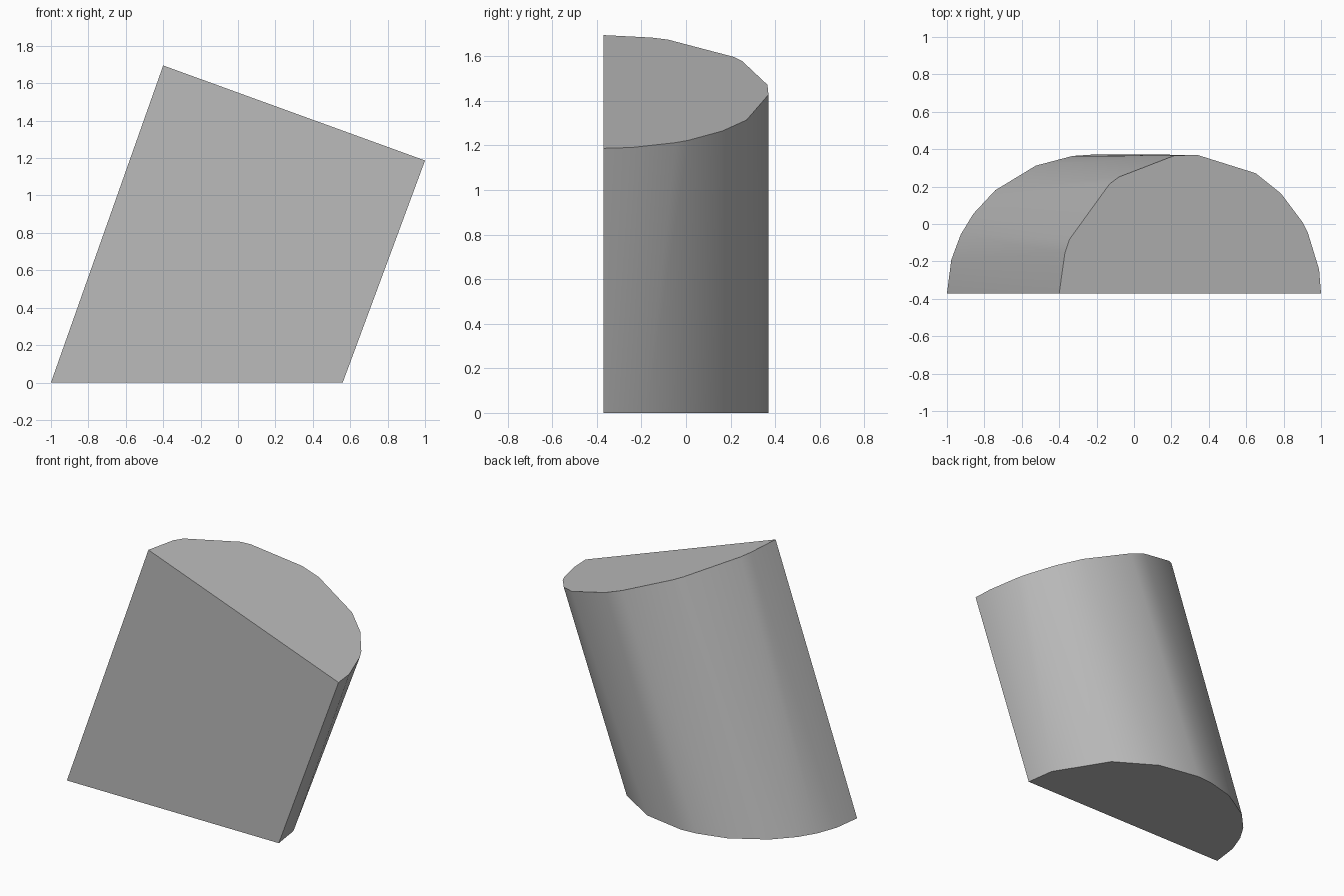
import bpy
import bmesh
from math import sin, cos, radians
from mathutils import Vector

cube = bpy.data.objects.get("Cube")
if cube:
    bpy.data.objects.remove(cube, do_unlink=True)

# Plain grey material
grey = bpy.data.materials.new("plain_grey")
grey.use_nodes = True
colour = (0.5, 0.5, 0.5, 1)
grey.diffuse_color = colour
grey.node_tree.nodes["Principled BSDF"].inputs["Base Color"].default_value = colour

DEPTH = 0.742
FRONT = -DEPTH / 2


def half_ring(bm, left, right, angles):
    """Half ellipse whose straight edge runs from left to right on the front plane."""
    centre, arm = (left + right) / 2, (left - right) / 2
    for a in map(radians, angles):
        bm.verts.new(centre + arm * cos(a) + Vector((0, DEPTH * sin(a), 0)))


# Leaning half cylinder: level cut at the foot, square cut at the top
bm = bmesh.new()
half_ring(bm, Vector((-1, FRONT, 0)), Vector((0.56, FRONT, 0)),
          [0, 14, 25, 35, 48, 67, 82, 90, 111, 134, 165, 180])
half_ring(bm, Vector((-0.4, FRONT, 1.695)), Vector((1, FRONT, 1.187)),
          [0, 17, 23, 52, 57, 83, 93, 120, 134, 149, 154, 170, 180])
bmesh.ops.convex_hull(bm, input=bm.verts[:])
bmesh.ops.dissolve_limit(bm, angle_limit=radians(0.5),
                         verts=bm.verts[:], edges=bm.edges[:])
bmesh.ops.recalc_face_normals(bm, faces=bm.faces[:])

mesh = bpy.data.meshes.new("leaning_half_cylinder")
bm.to_mesh(mesh)
bm.free()
mesh.materials.append(grey)
body = bpy.data.objects.new("leaning_half_cylinder", mesh)
bpy.context.collection.objects.link(body)

# Smooth curved side, crisp rims
bpy.context.view_layer.objects.active = body
body.select_set(True)
bpy.ops.object.shade_smooth_by_angle(angle=radians(35))
